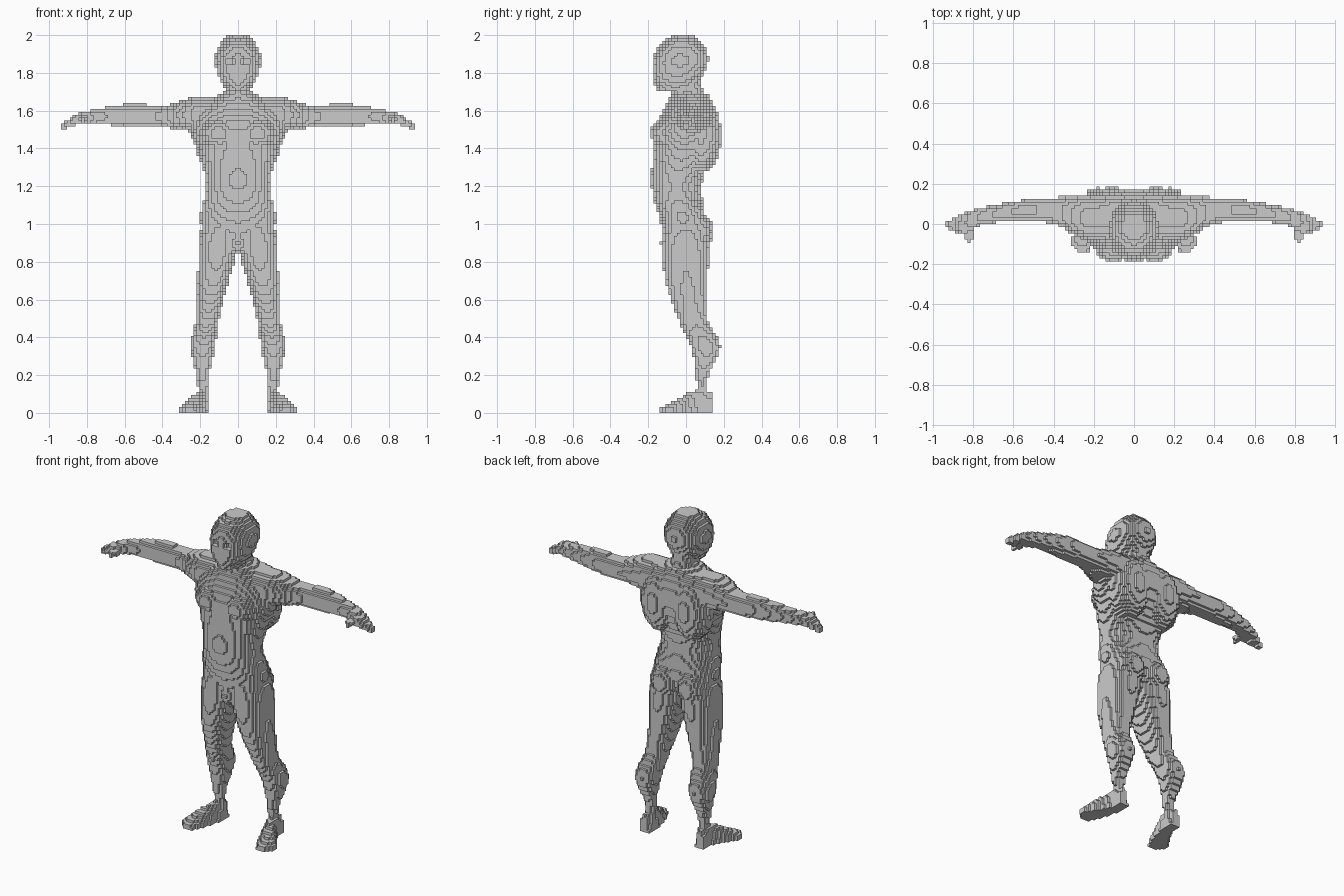
import bpy, math

if "Cube" in bpy.data.objects:
    bpy.data.objects.remove(bpy.data.objects["Cube"])

H = 1 / 64  # block size
X, Y, Z = 0, 1, 2
owner = {}  # block index -> part name


def sample(rows, t):
    """Smooth curve through the rows at position t."""
    i = 0
    while i < len(rows) - 2 and t > rows[i + 1][0]:
        i += 1
    p, q = rows[i], rows[i + 1]
    before, after = rows[max(i - 1, 0)], rows[min(i + 2, len(rows) - 1)]
    d = q[0] - p[0]
    f = (t - p[0]) / d
    out = []
    for n in range(1, len(p)):
        m0 = (q[n] - before[n]) / (q[0] - before[0]) * d
        m1 = (after[n] - p[n]) / (after[0] - p[0]) * d
        step = f * f * (3 - 2 * f)
        out.append(p[n] + (q[n] - p[n]) * step + m0 * f * (1 - f) ** 2 - m1 * f * f * (1 - f))
    return out


def span(lo, hi):
    return range(math.floor(lo / H), math.ceil(hi / H))


def put(part, x, y, z):
    """Claim a block and its mirror image; part None carves them away."""
    if x < 0 or z < 0:
        return
    for side, i in (("left_", x), ("right_", -1 - x)):
        if part is None:
            owner.pop((i, y, z), None)
        else:
            owner.setdefault((i, y, z), part if part in ("head", "torso") else side + part)


def loft(part, axis, power, rows):
    """Superellipse loft; rows are (position, min, max, min, max)."""
    u, v = [a for a in (X, Y, Z) if a != axis]
    for i in range(round(rows[0][0] / H), round(rows[-1][0] / H)):
        a0, a1, b0, b1 = sample(rows, (i + .5) * H)
        for j in span(a0, a1):
            for k in span(b0, b1):
                da = abs(((2 * j + 1) * H - a0 - a1) / (a1 - a0))
                db = abs(((2 * k + 1) * H - b0 - b1) / (b1 - b0))
                if da ** power + db ** power <= 1.06:
                    c = [0, 0, 0]
                    c[axis], c[u], c[v] = i, j, k
                    put(part, *c)


def blob(part, centre, radius):
    """Ellipsoid muscle."""
    for x in span(centre[0] - radius[0], centre[0] + radius[0]):
        for y in span(centre[1] - radius[1], centre[1] + radius[1]):
            for z in span(centre[2] - radius[2], centre[2] + radius[2]):
                if sum((((n + .5) * H - c) / r) ** 2 for n, c, r in zip((x, y, z), centre, radius)) < 1:
                    put(part, x, y, z)


def even(rows):
    """Rows (z, half width, front, back) made symmetric about x = 0."""
    return [(z, -w, w, f, b) for z, w, f, b in rows]


# Skull with jaw, neck, eye sockets
loft("head", Z, 2.3, even([(1.71, .06, -.15, .05), (1.78, .098, -.173, .08), (1.87, .118, -.168, .115),
                           (1.95, .095, -.135, .09), (2, .05, -.065, .045)]))
loft("head", Z, 2, even([(1.6, .11, -.1, .15), (1.7, .07, -.07, .09), (1.8, .066, -.06, .075)]))
blob(None, (.04, -.17, 1.86), (.027, .03, .02))

# Trunk, then back, chest, buttock and groin muscles
loft("torso", Z, 2.3, even([(.86, .06, -.09, .05), (1, .19, -.128, .1), (1.2, .162, -.178, .08),
                            (1.4, .21, -.165, .142), (1.5, .248, -.16, .165), (1.6, .22, -.12, .155),
                            (1.68, .1, -.075, .115)]))
blob("torso", (.11, .08, 1.47), (.12, .105, .2))
blob("torso", (.1, -.1, 1.48), (.1, .088, .075))
blob("torso", (.09, .05, .96), (.09, .095, .1))
blob("torso", (0, -.08, .9), (.036, .055, .065))

# Arm from shoulder to fingertips, thumb
loft("arm", X, 2.3, [(.12, -.08, .15, 1.46, 1.67), (.25, -.07, .135, 1.49, 1.665), (.4, 0, .13, 1.515, 1.625),
                     (.54, .015, .12, 1.517, 1.637), (.75, 0, .08, 1.528, 1.608), (.85, -.05, .05, 1.525, 1.58),
                     (.93, -.015, .015, 1.5, 1.535)])
blob("arm", (.82, -.045, 1.55), (.02, .053, .018))

# Leg from ankle to hip
loft("leg", Z, 2.4, [(0, .162, .215, .055, .145), (.17, .16, .212, .055, .113), (.35, .125, .247, .028, .178),
                     (.5, .103, .218, -.04, .112), (.7, .05, .21, -.105, .112), (.9, .002, .203, -.122, .115),
                     (1.1, .02, .17, -.1, .08)])

# Foot: half loft whose lower part falls below the ground
loft("leg", Y, 2.5, [(y, a, b, -h, h) for y, a, b, h in (
    (-.135, .225, .285, .025), (-.09, .2, .315, .045), (.05, .163, .228, .115), (.145, .165, .215, .1))])


def build(name):
    """Mesh of the exposed block faces of one part."""
    index, faces = {}, []
    for c in (c for c, n in owner.items() if n == name):
        for a in (X, Y, Z):
            u, v = (a + 1) % 3, (a + 2) % 3
            for s in (0, 1):
                n = list(c)
                n[a] += 2 * s - 1
                if tuple(n) in owner:
                    continue
                quad = []
                for du, dv in ((0, 0), (1, 0), (1, 1), (0, 1)):
                    p = list(c)
                    p[a] += s
                    p[u] += du
                    p[v] += dv
                    quad.append(index.setdefault(tuple(p), len(index)))
                faces.append(quad if s else quad[::-1])
    mesh = bpy.data.meshes.new(name)
    mesh.from_pydata([[q * H for q in p] for p in index], [], faces)
    mesh.update()
    bpy.context.collection.objects.link(bpy.data.objects.new(name, mesh))


for part in sorted(set(owner.values())):
    build(part)
